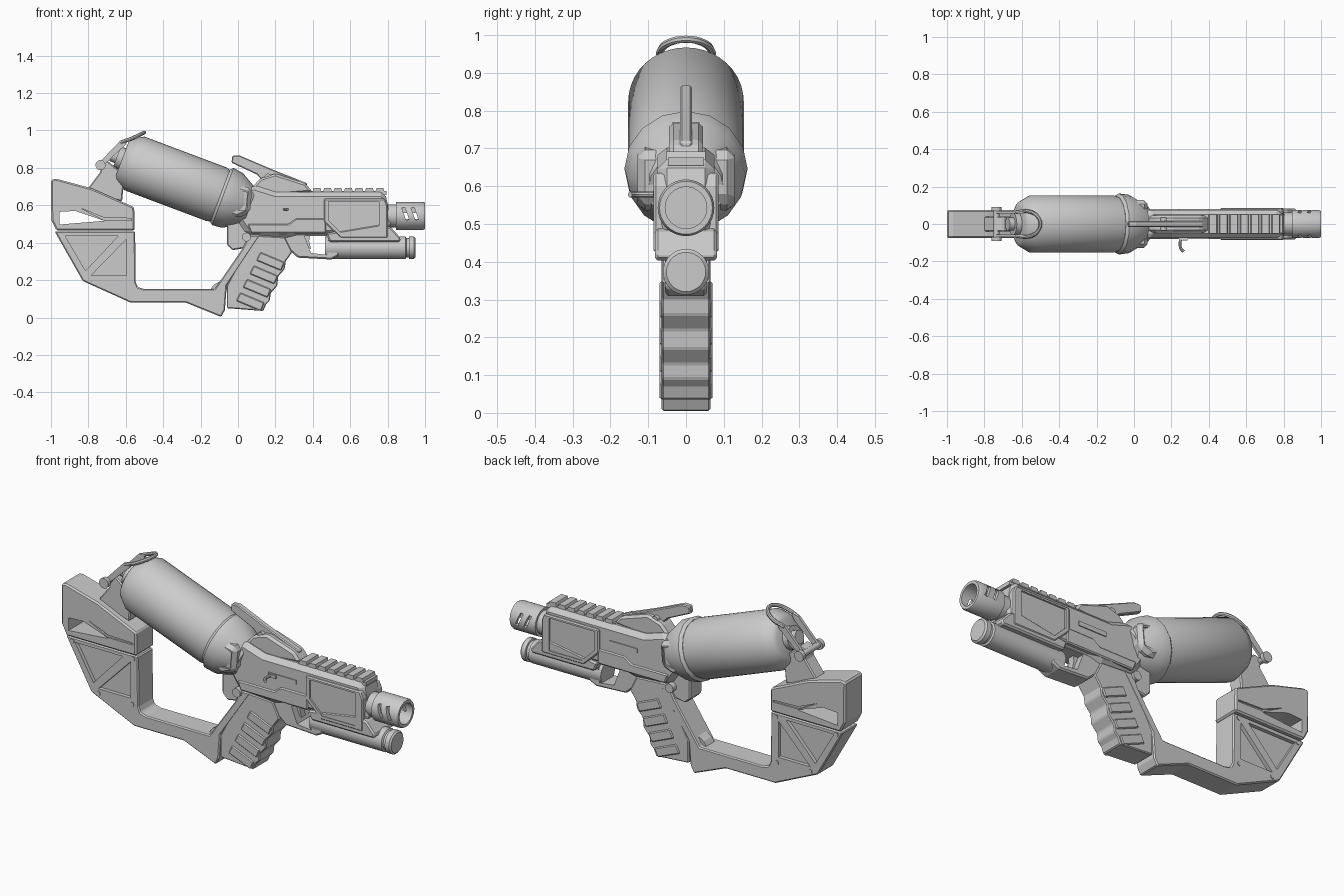
import bpy, bmesh
from math import pi, cos, sin
from mathutils import Vector

cube = bpy.data.objects.get("Cube")
if cube:
    bpy.data.objects.remove(cube, do_unlink=True)

grey = bpy.data.materials.new("plain_grey")
grey.use_nodes = True
GREY = (0.6, 0.6, 0.6, 1)
grey.diffuse_color = GREY
for node in grey.node_tree.nodes:
    if node.type == 'BSDF_PRINCIPLED':
        node.inputs["Base Color"].default_value = GREY


def activate(ob):
    bpy.ops.object.select_all(action='DESELECT')
    ob.select_set(True)
    bpy.context.view_layer.objects.active = ob


def finish(name, bm):
    bmesh.ops.recalc_face_normals(bm, faces=bm.faces)
    mesh = bpy.data.meshes.new(name)
    bm.to_mesh(mesh)
    bm.free()
    mesh.materials.append(grey)
    ob = bpy.data.objects.new(name, mesh)
    bpy.context.collection.objects.link(ob)
    activate(ob)
    return ob


def prism(name, pts, y0, y1=None, bevel=0.0):
    """Side profile (x, z) extruded along y; one value means symmetric."""
    if y1 is None:
        y0, y1 = -y0, y0
    bm = bmesh.new()
    face = bm.faces.new([bm.verts.new((x, y0, z)) for x, z in pts])
    ext = bmesh.ops.extrude_face_region(bm, geom=[face])["geom"]
    bmesh.ops.translate(bm, vec=(0, y1 - y0, 0),
                        verts=[v for v in ext if isinstance(v, bmesh.types.BMVert)])
    ob = finish(name, bm)
    if bevel:
        mod = ob.modifiers.new("bevel", 'BEVEL')
        mod.width, mod.segments = bevel, 1
        bpy.ops.object.modifier_apply(modifier=mod.name)
    return ob


def lathe(name, profile, origin, direction, sides=32):
    """Profile of (distance along axis, radius) turned about the axis."""
    bm = bmesh.new()
    vs = [bm.verts.new((r, 0, t)) for t, r in profile]
    es = [bm.edges.new(pair) for pair in zip(vs, vs[1:])]
    bmesh.ops.spin(bm, geom=vs + es, cent=(0, 0, 0), axis=(0, 0, 1),
                   angle=2 * pi, steps=sides)
    bmesh.ops.remove_doubles(bm, verts=bm.verts, dist=0.0001)
    bm.transform(Vector(direction).to_track_quat('Z', 'Y').to_matrix().to_4x4())
    bmesh.ops.translate(bm, vec=origin, verts=bm.verts)
    ob = finish(name, bm)
    bpy.ops.object.shade_smooth_by_angle(angle=0.6)
    return ob


def rod(name, origin, direction, length, radius, sides=20):
    return lathe(name, [(0, 0), (0, radius), (length, radius), (length, 0)],
                 origin, direction, sides)


def cut(ob, cutters):
    for cutter in cutters:
        mod = ob.modifiers.new("cut", 'BOOLEAN')
        mod.operation, mod.solver, mod.object = 'DIFFERENCE', 'EXACT', cutter
        activate(ob)
        bpy.ops.object.modifier_apply(modifier=mod.name)
        bpy.data.objects.remove(cutter, do_unlink=True)


def recess(pts, depth_from):
    """Pair of cutters that sink a pocket into both sides."""
    return [prism("cutter", pts, s * depth_from, s * 0.3) for s in (-1, 1)]


def tube(name, pts, radius):
    cu = bpy.data.curves.new(name, 'CURVE')
    cu.dimensions, cu.bevel_depth, cu.bevel_resolution = '3D', radius, 2
    cu.use_fill_caps, cu.resolution_u = True, 6
    sp = cu.splines.new('BEZIER')
    sp.bezier_points.add(len(pts) - 1)
    for bp, p in zip(sp.bezier_points, pts):
        bp.co = p
        bp.handle_left_type = bp.handle_right_type = 'AUTO'
    cu.materials.append(grey)
    ob = bpy.data.objects.new(name, cu)
    bpy.context.collection.objects.link(ob)
    activate(ob)
    bpy.ops.object.convert(target='MESH')
    bpy.ops.object.shade_smooth_by_angle(angle=0.6)


def box(x0, x1, z0, z1):
    return [(x0, z0), (x1, z0), (x1, z1), (x0, z1)]


# Stock frame with sunken triangular truss pockets
frame = prism("stock_frame", [
    (-.98, .46), (-.55, .46), (-.547, .19), (-.535, .162), (-.5, .152), (-.125, .152),
    (.025, .37), (.06, .44), (.12, .44), (-.06, .17), (-.07, .04), (-.09, .003),
    (-.28, .08), (-.575, .08), (-.83, .195)], .065, bevel=.006)
cut(frame, recess([(-.925, .437), (-.64, .437), (-.815, .25)], .045)
    + recess([(-.595, .42), (-.595, .225), (-.785, .225)], .045))
for x, z in [(-.94, .44), (-.58, .44), (-.585, .195), (-.785, .2)]:
    rod("stock_screw", (x, -.069, z), (0, 1, 0), .138, .012, 10)

# Cheek rest with a wedge opening and a groove
cheek = prism("cheek_rest", [
    (-1, .735), (-.975, .743), (-.78, .69), (-.555, .59), (-.553, .465),
    (-.97, .465), (-.998, .52)], .076, bevel=.008)
cut(cheek, [prism("cutter", [(-.955, .565), (-.87, .57), (-.715, .517), (-.955, .497)], .2)]
    + recess([(-.84, .585), (-.72, .535), (-.57, .53), (-.57, .52), (-.72, .522)], .066))

# Rear bracket for the tank
prism("tank_bracket", [
    (-.81, .68), (-.735, .78), (-.74, .83), (-.7, .84), (-.64, .79), (-.61, .72),
    (-.62, .62), (-.7, .64)], .04, bevel=.006)

# Tilted tank, valve and front collar
AXIS = (.936, 0, -.352)
REAR = (-.554, 0, .824)
lathe("tank", [(-.07, 0), (-.07, .1), (-.058, .12), (0, .153), (.47, .153),
               (.55, .128), (.55, 0)], REAR, AXIS, 40)
lathe("tank_valve", [(-.13, 0), (-.13, .035), (-.1, .035), (-.1, .06), (-.06, .06),
                     (-.06, 0)], REAR, AXIS, 20)
lathe("tank_collar", [(.49, 0), (.49, .15), (.505, .163), (.56, .157), (.66, .1),
                      (.66, 0)], REAR, AXIS, 16)
clamp = prism("collar_clamp", [(-.035, .72), (.075, .69), (.065, .56), (-.005, .53),
                               (-.07, .55)], .128, bevel=.02)
cut(clamp, recess([(-.015, .685), (.05, .668), (.04, .575), (-.04, .57)], .118))

# Wire bail and its hinge
rod("bail_hinge", (-.735, -.085, .815), (0, 1, 0), .17, .016)
for s in (-1, 1):
    rod("hinge_cap", (-.735, s * .07, .815), (0, s, 0), .022, .027)
    prism("bail_arm", [(-.745, .825), (-.725, .808), (-.6, .925), (-.59, .955), (-.63, .945)],
          s * .055, s * .07)
tube("wire_bail", [(-.63, -.064, .935), (-.57, -.068, .957), (-.52, -.045, .98),
                   (-.5, 0, .989), (-.52, .045, .98), (-.57, .068, .957),
                   (-.63, .064, .935)], .01)

# Receiver and its side plates
prism("receiver", [
    (.03, .68), (.08, .71), (.2, .672), (.785, .672), (.8, .61), (.815, .5), (.8, .44),
    (.33, .44), (.25, .42), (.05, .44), (-.01, .53)], .075, bevel=.025)
prism("receiver_lower_plate", [
    (.07, .45), (.05, .5), (.27, .5), (.31, .53), (.47, .53), (.47, .45)], .081, bevel=.006)
panel = prism("side_panel", [
    (.46, .635), (.785, .635), (.8, .6), (.8, .425), (.55, .425), (.46, .51)],
    .086, bevel=.006)
cut(panel, recess([(.485, .62), (.755, .62), (.755, .445), (.56, .445), (.485, .52)], .077))
prism("forward_lug", [
    (.77, .5), (.82, .48), (.87, .425), (.865, .403), (.49, .403), (.47, .45)],
    .082, bevel=.008)
prism("receiver_rear_block", [
    (-.06, .52), (.04, .55), (.1, .44), (.03, .37), (-.03, .36), (-.06, .39)],
    .05, bevel=.006)
rod("rear_pin", (.045, -.08, .43), (0, 1, 0), .16, .024, 12)

# Charging slot and bent handle
for s in (-1, 1):
    prism("charging_slot", box(.235, .4, .568, .592), s * .07, s * .08)
prism("charging_block", box(.24, .285, .572, .588), -.088, -.07)
tube("charging_handle", [(.25, -.075, .578), (.247, -.1, .578), (.25, -.13, .578),
                         (.266, -.148, .578)], .008)

# Top rail
prism("rail_base", box(.39, .795, .655, .676), .048)
for i in range(7):
    x = .405 + i * .056
    prism("rail_tooth", [(x - .008, .67), (x + .042, .67), (x + .036, .692), (x, .692)], .052)

# Rear sight fin on its base
prism("sight_base", [(.07, .69), (.12, .745), (.2, .77), (.36, .718), (.4, .67), (.15, .65)],
      .045, bevel=.012)
prism("sight_fin", [(-.035, .828), (-.03, .865), (.01, .866), (.18, .793), (.37, .718),
                    (.37, .69), (.16, .7), (.1, .765)], .016, bevel=.005)
rod("sight_pivot", (.16, -.036, .752), (0, 1, 0), .072, .018, 12)

# Barrel with hollow muzzle and slanted side vents
barrel = lathe("barrel", [(0, 0), (0, .062), (.045, .062), (.045, .075), (.19, .075),
                          (.2, .07), (.2, .055), (.07, .055), (.07, 0)],
               (.8, 0, .543), (1, 0, 0))
vents = []
for x in (.875, .925):
    vents += recess([(x, .585), (x + .016, .59), (x + .04, .525), (x + .024, .52)], .052)
cut(barrel, vents)

# Lower tube
lathe("lower_tube", [(0, 0), (0, .061), (.43, .061), (.435, .052), (.448, .052),
                     (.45, .061), (.475, .061), (.483, .052), (.483, 0)],
      (.465, 0, .373), (1, 0, 0))

# Trigger guard and trigger
guard = prism("trigger_guard", [
    (.2, .45), (.24, .39), (.32, .32), (.5, .31), (.54, .33), (.54, .45)], .055, bevel=.008)
cut(guard, [prism("cutter", [(.355, .437), (.485, .437), (.475, .335), (.39, .345)], .2)])
prism("trigger", [(.335, .44), (.385, .44), (.38, .41), (.39, .365), (.365, .38)], .018)

# Grip with stepped front and raised slanted ribs
prism("grip", [
    (.08, .44), (.25, .43), (.29, .35), (.255, .3), (.25, .26), (.215, .22), (.21, .17),
    (.175, .13), (.17, .09), (.15, .07), (.135, .035), (-.06, .05), (-.06, .17)],
    .064, bevel=.005)
for i in range(4):
    x, z = .12 - i * .036, .35 - i * .072
    prism("grip_rib", [(x, z), (x + .13, z - .055), (x + .11, z - .1), (x - .022, z - .045)],
          .07, bevel=.005)
prism("grip_tail", [(-.15, .145), (-.13, .175), (-.06, .215), (-.04, .15)], .035)
